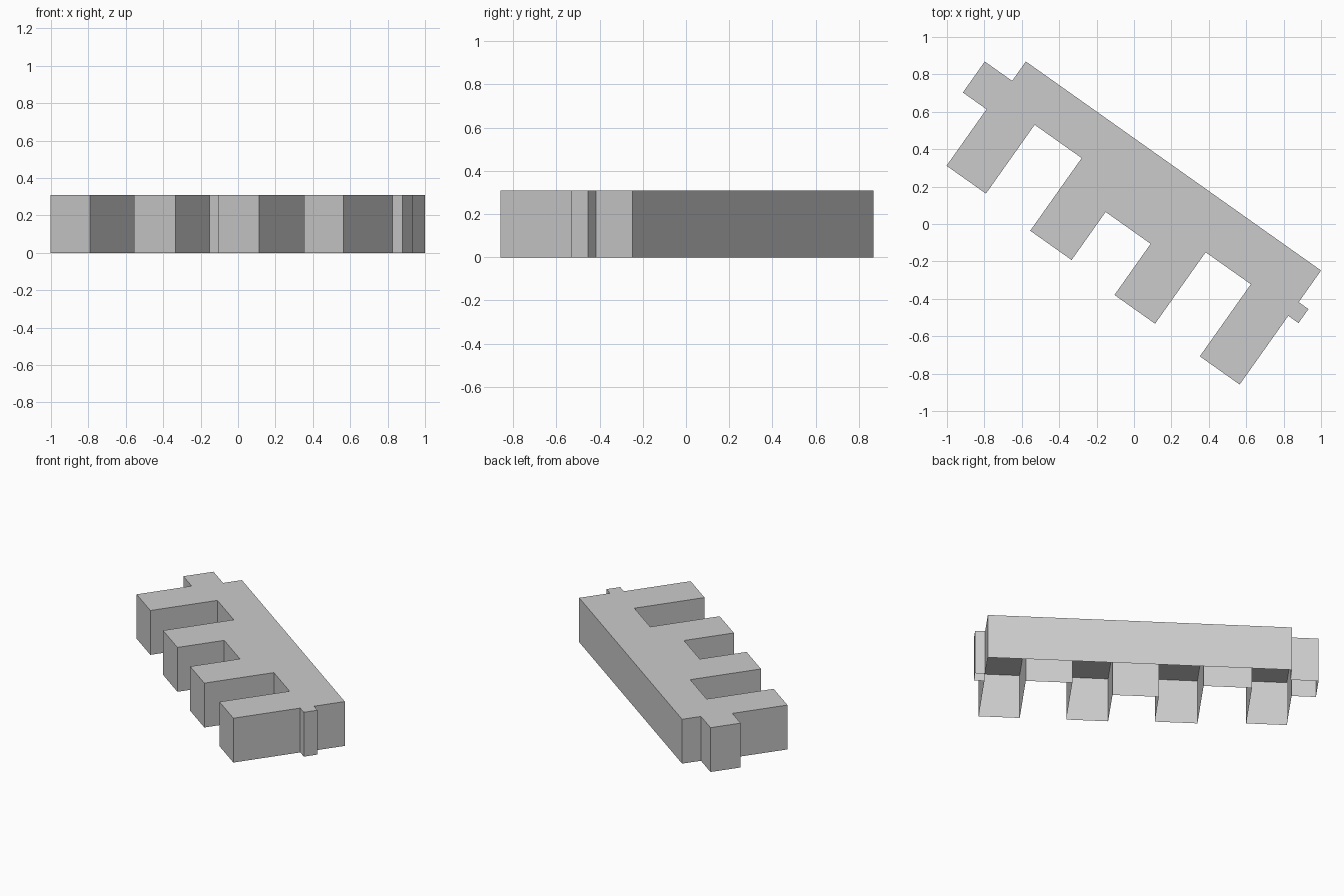
import bpy
import bmesh
from math import radians
from mathutils import Matrix

HEIGHT = 0.31
TURN = radians(-35.3)

# Remove the default object
default_cube = bpy.data.objects.get("Cube")
if default_cube:
    bpy.data.objects.remove(default_cube, do_unlink=True)


def make_material(name, colour):
    material = bpy.data.materials.new(name)
    material.use_nodes = True
    material.diffuse_color = colour
    material.node_tree.nodes["Principled BSDF"].inputs["Base Color"].default_value = colour
    return material


def square_outline(steps):
    """Corners of a right-angled outline: each step runs along, then across."""
    corners = []
    for i, (along, across) in enumerate(steps):
        next_along = steps[(i + 1) % len(steps)][0]
        corners += [(along, across), (next_along, across)]
    return corners


# Comb-shaped plan: long back wall, four wings, and a small block at each end
plan_steps = [
    (-0.974, 0.375),   # back wall
    (0.96, 0.168),     # small end block
    (1.024, 0.076),
    (0.957, -0.374),   # first wing
    (0.696, 0.098),    # first court
    (0.4, -0.37),      # second wing
    (0.134, -0.035),   # middle court
    (-0.161, -0.35),   # third wing
    (-0.432, 0.126),   # last court
    (-0.74, -0.325),   # fourth wing
    (-0.998, 0.045),   # large end block
    (-1.153, 0.248),
]

# Flat roof, with walls drawn down to the ground and an open underside
bm = bmesh.new()
roof_corners = [bm.verts.new((x, y, HEIGHT)) for x, y in square_outline(plan_steps)]
roof = bm.faces.new(roof_corners)
roof.normal_update()
if roof.normal.z < 0:
    roof.normal_flip()
walls = bmesh.ops.extrude_edge_only(bm, edges=list(roof.edges))
lower_corners = [item for item in walls["geom"] if isinstance(item, bmesh.types.BMVert)]
bmesh.ops.translate(bm, verts=lower_corners, vec=(0, 0, -HEIGHT))
bmesh.ops.recalc_face_normals(bm, faces=bm.faces[:])
roof.normal_update()
if roof.normal.z < 0:
    bmesh.ops.reverse_faces(bm, faces=bm.faces[:])

# Turn the whole plan to its diagonal position
bmesh.ops.transform(bm, matrix=Matrix.Rotation(TURN, 4, "Z"), verts=bm.verts[:])

mesh = bpy.data.meshes.new("building_block")
bm.to_mesh(mesh)
bm.free()
mesh.materials.append(make_material("light_grey", (0.6, 0.6, 0.6, 1)))
building = bpy.data.objects.new("building_block", mesh)
bpy.context.collection.objects.link(building)
